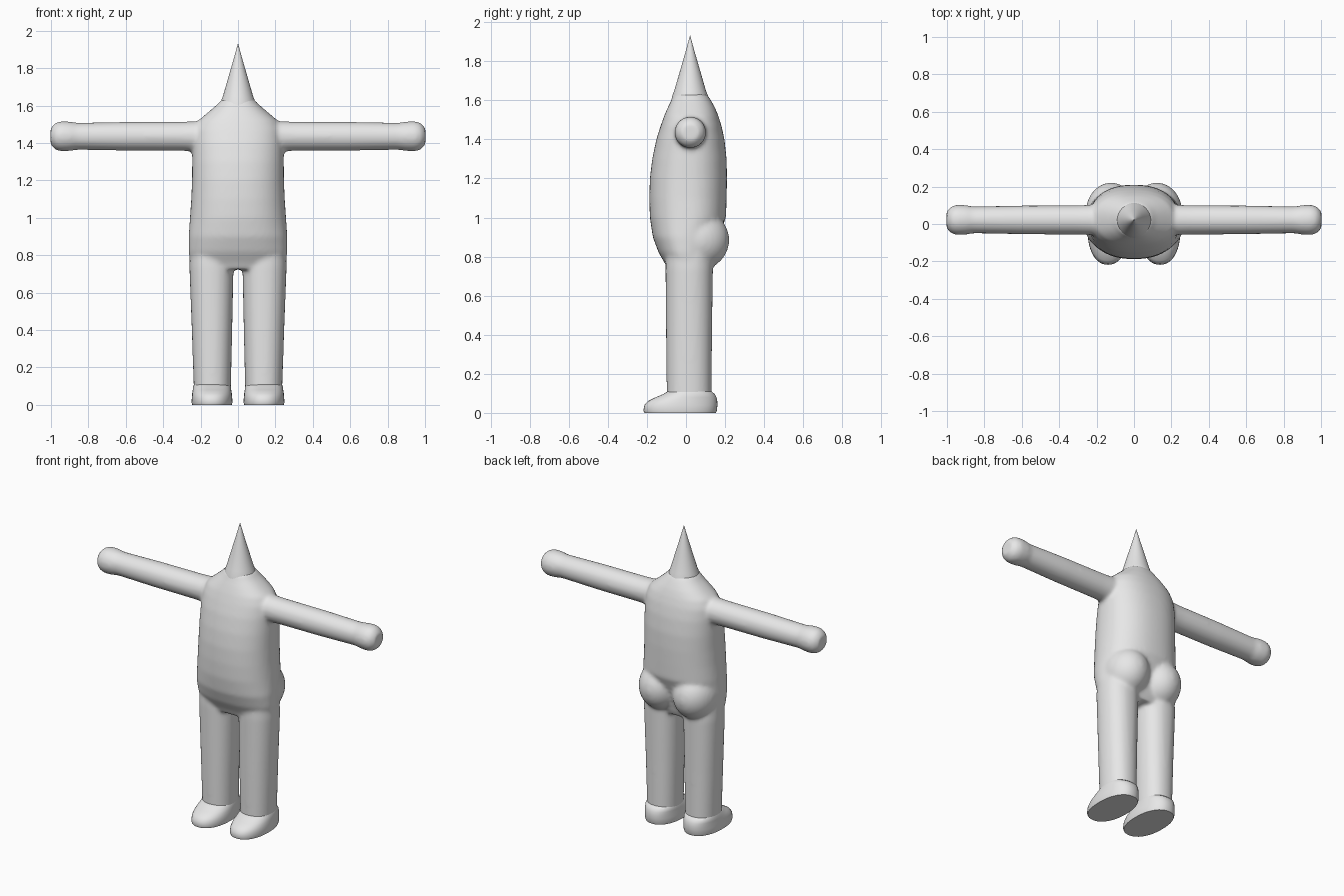
import bpy, bmesh, math
from mathutils import Matrix

if "Cube" in bpy.data.objects:
    bpy.data.objects.remove(bpy.data.objects["Cube"], do_unlink=True)

clay = bpy.data.materials.new("light_grey_clay")
clay.use_nodes = True
clay.diffuse_color = (0.8, 0.8, 0.8, 1)
clay.node_tree.nodes["Principled BSDF"].inputs["Base Color"].default_value = (0.8, 0.8, 0.8, 1)


def loft(bm, rings, matrix=Matrix(), power=1.0, sides=48):
    """Closed tube through rings of (height, x centre, x radius, y min, y max)."""
    loops = []
    for z, cx, rx, y0, y1 in rings:
        loop = []
        for i in range(sides):
            a = 2 * math.pi * i / sides
            c, s = math.cos(a), math.sin(a)
            x = cx + rx * math.copysign(abs(c) ** power, c)
            y = (y0 + y1) / 2 + (y1 - y0) / 2 * math.copysign(abs(s) ** power, s)
            loop.append(bm.verts.new(matrix @ Matrix.Translation((x, y, z)).translation))
        loops.append(loop)
    for a, b in zip(loops, loops[1:]):
        for i in range(sides):
            j = (i + 1) % sides
            bm.faces.new((a[i], a[j], b[j], b[i]))
    bm.faces.new(loops[0][::-1])
    bm.faces.new(loops[-1])


def make_object(name, bm):
    bmesh.ops.recalc_face_normals(bm, faces=bm.faces)
    mesh = bpy.data.meshes.new(name)
    bm.to_mesh(mesh)
    bm.free()
    mesh.materials.append(clay)
    obj = bpy.data.objects.new(name, mesh)
    bpy.context.collection.objects.link(obj)
    return obj


def smooth(obj, angle):
    bpy.ops.object.select_all(action="DESELECT")
    obj.select_set(True)
    bpy.context.view_layer.objects.active = obj
    bpy.ops.object.shade_smooth_by_angle(angle=math.radians(angle))


# Torso with belly, back and sloping shoulders
body = bmesh.new()
loft(body, [
    (0.725, 0, 0.23, -0.09, 0.11),
    (0.76, 0, 0.256, -0.105, 0.125),
    (0.82, 0, 0.264, -0.14, 0.14),
    (0.90, 0, 0.264, -0.17, 0.165),
    (1.00, 0, 0.257, -0.185, 0.205),
    (1.10, 0, 0.250, -0.188, 0.208),
    (1.20, 0, 0.246, -0.185, 0.210),
    (1.30, 0, 0.245, -0.173, 0.208),
    (1.40, 0, 0.243, -0.152, 0.197),
    (1.47, 0, 0.236, -0.13, 0.182),
    (1.52, 0, 0.212, -0.112, 0.166),
    (1.56, 0, 0.165, -0.095, 0.15),
    (1.60, 0, 0.118, -0.076, 0.128),
    (1.635, 0, 0.085, -0.062, 0.105),
], power=0.88)

for side in (-1, 1):
    # Buttock
    bmesh.ops.create_uvsphere(
        body, u_segments=32, v_segments=20, radius=1,
        matrix=Matrix.Translation((side * 0.122, 0.06, 0.885))
        @ Matrix.Diagonal((0.137, 0.162, 0.155, 1)))
    # Leg
    loft(body, [
        (0.05, side * 0.137, 0.098, -0.098, 0.13),
        (0.40, side * 0.139, 0.108, -0.102, 0.133),
        (0.74, side * 0.142, 0.118, -0.105, 0.138),
        (0.85, side * 0.142, 0.115, -0.10, 0.13),
    ], power=0.9)
    # Arm and rounded fist
    turn = Matrix.Rotation(side * math.pi / 2, 4, "Y")
    profile = [(0.08, 0.085), (0.22, 0.081), (0.30, 0.078), (0.60, 0.077), (0.80, 0.073),
               (0.86, 0.072), (0.90, 0.079), (0.95, 0.081), (0.98, 0.070), (1.002, 0.045)]
    loft(body, [(d, -side * 1.436, r, 0.022 - r, 0.022 + r) for d, r in profile], turn)

# Fuse the limbs into one soft skin
skin = make_object("body", body)
fuse = skin.modifiers.new("fuse", "REMESH")
fuse.mode = "VOXEL"
fuse.voxel_size = 0.011
fuse.use_smooth_shade = True
soften = skin.modifiers.new("soften", "SMOOTH")
soften.factor = 0.5
soften.iterations = 10

# Pointed head
spike = bmesh.new()
loft(spike, [(z, 0, r, 0.021 - r, 0.021 + r) for z, r in
             [(1.59, 0.098), (1.625, 0.091), (1.65, 0.081), (1.75, 0.052), (1.85, 0.023), (1.932, 0.0005)]])
smooth(make_object("pointed_head", spike), 60)

# Feet with flat soles and low toes
for side, label in ((-1, "right"), (1, "left")):
    foot = bmesh.new()
    cx = side * 0.139
    loft(foot, [
        (0.0, cx, 0.106, -0.213, 0.153),
        (0.012, cx, 0.109, -0.218, 0.158),
        (0.04, cx, 0.108, -0.213, 0.161),
        (0.06, cx, 0.106, -0.195, 0.160),
        (0.08, cx, 0.103, -0.155, 0.156),
        (0.097, cx, 0.101, -0.115, 0.147),
        (0.11, cx, 0.096, -0.095, 0.131),
    ], power=0.9)
    smooth(make_object(label + "_foot", foot), 50)
